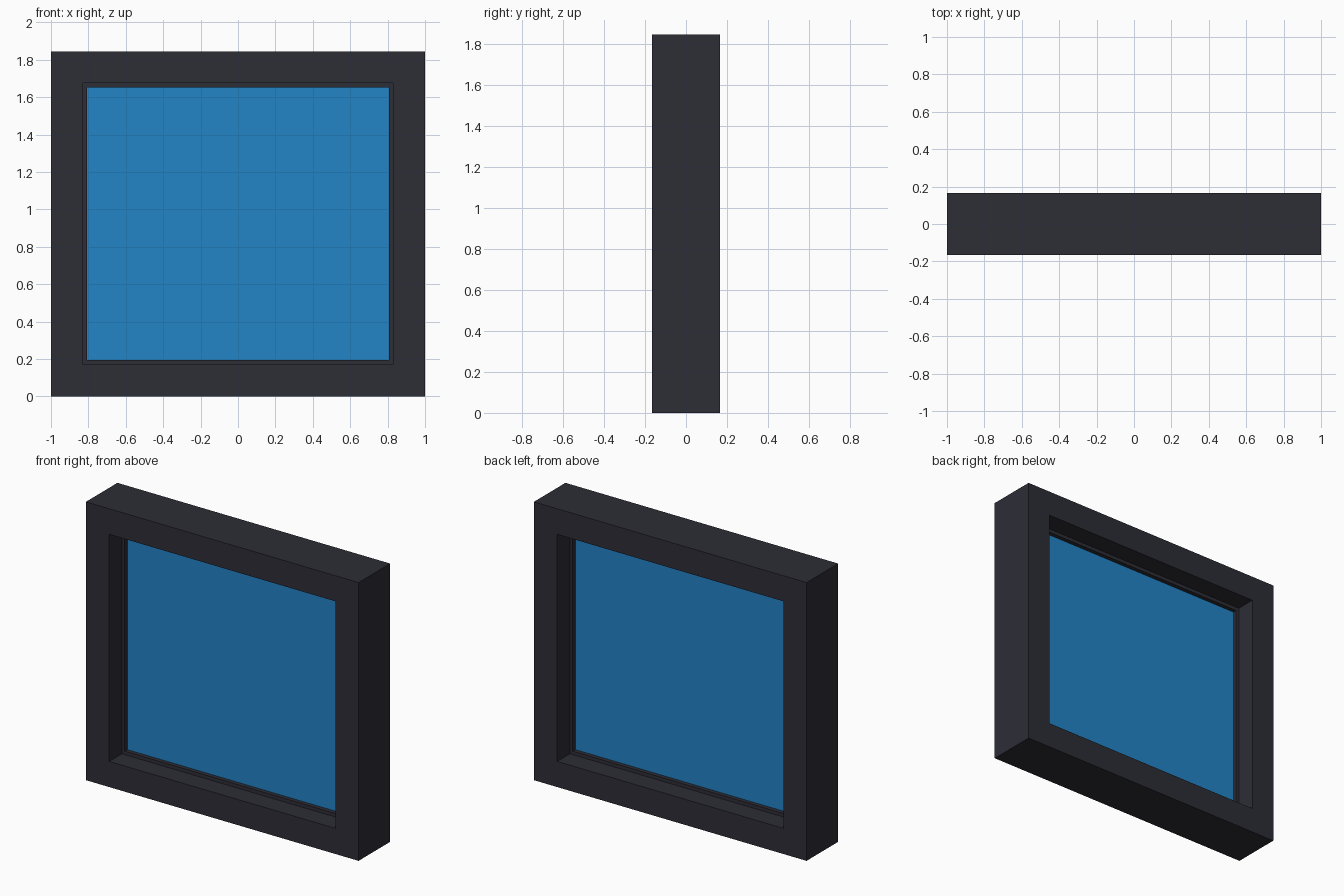
import bpy, bmesh

if "Cube" in bpy.data.objects:
    bpy.data.objects.remove(bpy.data.objects["Cube"])


def material(name, rgb):
    m = bpy.data.materials.new(name)
    m.diffuse_color = (*rgb, 1)
    m.use_nodes = True
    m.node_tree.nodes["Principled BSDF"].inputs["Base Color"].default_value = m.diffuse_color
    return m


DARK = material("dark charcoal", (0.026, 0.026, 0.037))
BLUE = material("glass blue", (0.016, 0.227, 0.565))
H = 1.845
MID = H / 2


def finish(name, bm, mat):
    bmesh.ops.recalc_face_normals(bm, faces=bm.faces)
    me = bpy.data.meshes.new(name)
    bm.to_mesh(me)
    bm.free()
    me.materials.append(mat)
    ob = bpy.data.objects.new(name, me)
    bpy.context.collection.objects.link(ob)
    return ob


def loop(bm, hx, hz, y):
    return [bm.verts.new((sx * hx, y, MID + sz * hz))
            for sx, sz in ((-1, -1), (1, -1), (1, 1), (-1, 1))]


def ring(name, profile, mat):
    """Closed profile of (half width, half height, y) swept round a rectangle."""
    bm = bmesh.new()
    loops = [loop(bm, *p) for p in profile]
    for a, b in zip(loops, loops[1:] + loops[:1]):
        for i in range(4):
            j = (i + 1) % 4
            bm.faces.new((a[i], a[j], b[j], b[i]))
    return finish(name, bm, mat)


# Deep outer frame with a slim central bead holding the glass
D, B = 0.165, 0.033
OX, OZ = 0.829, 0.7525
GX, GZ = 0.808, 0.729
ring("window_frame", [
    (1, MID, -D), (1, MID, D), (OX, OZ, D), (OX, OZ, B),
    (GX, GZ, B), (GX, GZ, -B), (OX, OZ, -B), (OX, OZ, -D)], DARK)

# Glass pane
bm = bmesh.new()
front, back = loop(bm, GX, GZ, -0.006), loop(bm, GX, GZ, 0.006)
bm.faces.new(front)
bm.faces.new(back[::-1])
for i in range(4):
    j = (i + 1) % 4
    bm.faces.new((front[j], front[i], back[i], back[j]))
finish("glass_pane", bm, BLUE)
